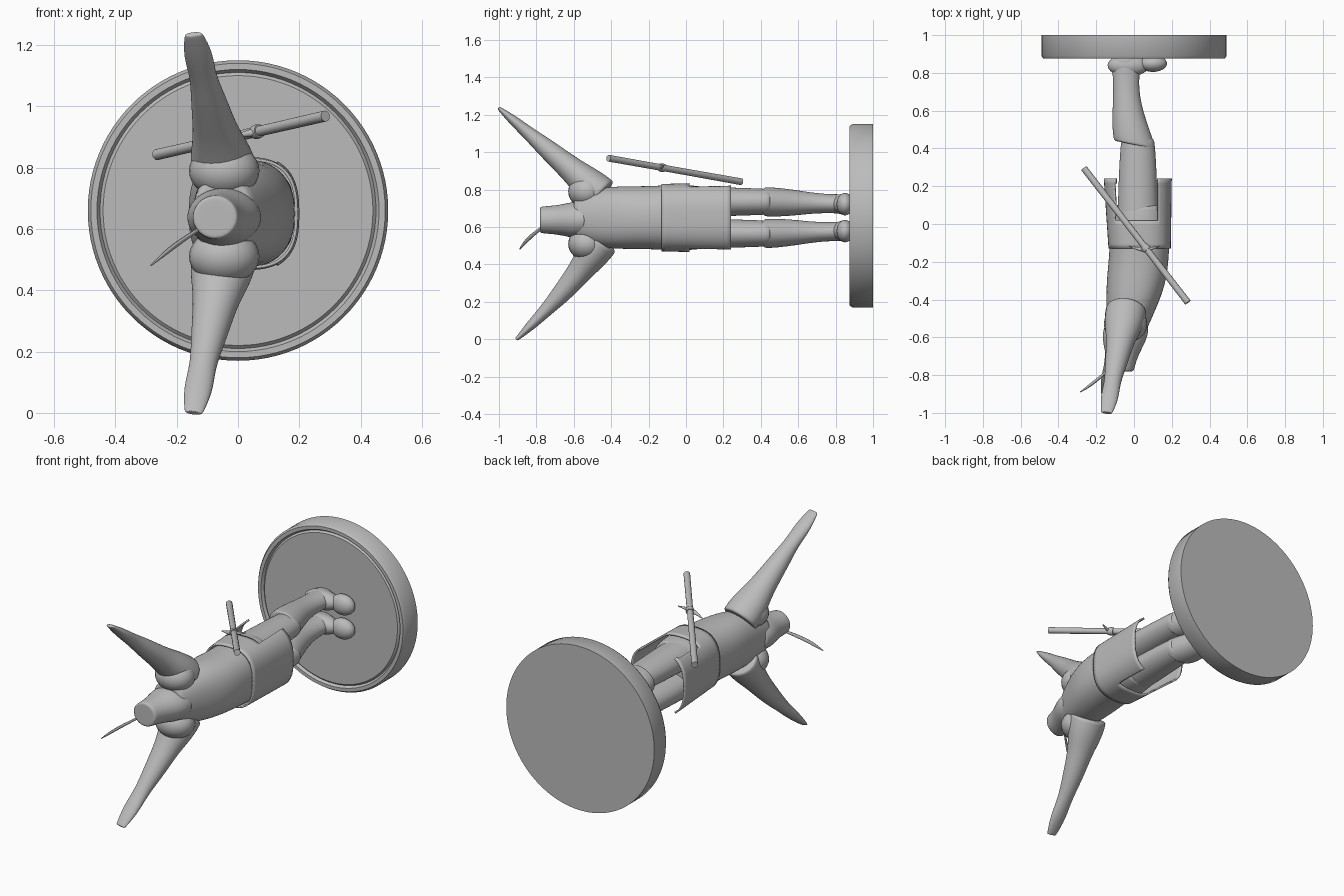
import bpy, bmesh, math
from mathutils import Vector

cube = bpy.data.objects.get("Cube")
if cube:
    bpy.data.objects.remove(cube)

shade = (.5, .5, .5, 1)
grey = bpy.data.materials.new("plain grey")
grey.use_nodes = True
grey.diffuse_color = shade
grey.node_tree.nodes["Principled BSDF"].inputs["Base Color"].default_value = shade

ALONG = Vector((0, 1, 0))
MIDDLE = .65


def finish(name, bm, subsurf=0):
    """Turn a bmesh into a smooth shaded grey object."""
    bmesh.ops.recalc_face_normals(bm, faces=bm.faces)
    mesh = bpy.data.meshes.new(name)
    bm.to_mesh(mesh)
    bm.free()
    mesh.materials.append(grey)
    obj = bpy.data.objects.new(name, mesh)
    bpy.context.collection.objects.link(obj)
    if subsurf:
        modifier = obj.modifiers.new("Smooth", 'SUBSURF')
        modifier.levels = modifier.render_levels = subsurf
    bpy.ops.object.select_all(action='DESELECT')
    obj.select_set(True)
    bpy.context.view_layer.objects.active = obj
    bpy.ops.object.shade_smooth_by_angle(angle=math.radians(40))
    return obj


def rounded(value, power):
    return math.copysign(abs(value) ** (2 / power), value)


def tube(name, start, end, widths, depths=None, axis=None, bow=(0, 0, 0), power=2,
         sides=20, subsurf=2, keep=None):
    """Skin evenly spaced oval sections from start to end; bow bends the middle."""
    start, end, bow = Vector(start), Vector(end), Vector(bow)
    axis = axis or (end - start).normalized()
    across = Vector((1, 0, 0))
    across = (across - axis * across.dot(axis)).normalized()
    up = across.cross(axis)
    last = len(widths) - 1
    sections = [(i / last, w, d) for i, (w, d) in enumerate(zip(widths, depths or widths))]
    if not keep:
        # Doubled end sections keep the caps crisp
        caps = [(t, w * .9, d * .9) for t, w, d in (sections[0], sections[-1])]
        sections = [caps[0], *sections, caps[1]]
    bm = bmesh.new()
    loops = []
    for t, w, d in sections:
        centre = start.lerp(end, t) + bow * math.sin(math.pi * t)
        angles = [math.tau * k / sides for k in range(sides)]
        loops.append([bm.verts.new(centre + across * w * rounded(math.cos(a), power)
                                   + up * d * rounded(math.sin(a), power)) for a in angles])
    for near, far in zip(loops, loops[1:]):
        for k in range(sides):
            bm.faces.new((near[k - 1], near[k], far[k], far[k - 1]))
    if keep:
        unwanted = [f for f in bm.faces if not keep(f.calc_center_median())]
        bmesh.ops.delete(bm, geom=unwanted, context='FACES')
    else:
        bm.faces.new(loops[0])
        bm.faces.new(loops[-1])
    return finish(name, bm, subsurf)


def ball(name, centre, size):
    bm = bmesh.new()
    bmesh.ops.create_uvsphere(bm, u_segments=24, v_segments=16, radius=1)
    bmesh.ops.scale(bm, vec=size, verts=bm.verts)
    bmesh.ops.translate(bm, vec=centre, verts=bm.verts)
    finish(name, bm)


# Round base: a turned profile of radius and distance, with a groove inside the rim
profile = [(0, 1), (.49, 1), (.49, .89), (.48, .875), (.46, .875), (.45, .89), (.44, .88), (0, .88)]
bm = bmesh.new()
hub = Vector((0, 0, .66))
points = [bm.verts.new(hub + Vector((radius, y, 0))) for radius, y in profile]
edges = [bm.edges.new(pair) for pair in zip(points, points[1:])]
bmesh.ops.spin(bm, geom=points + edges, cent=hub, axis=ALONG, angle=math.tau, steps=96)
bmesh.ops.remove_doubles(bm, verts=bm.verts, dist=.001)
finish("round_base", bm)

# Coat body
tube("coat_body", (-.05, -.6, MIDDLE), (.03, .1, MIDDLE),
     [.1, .13, .16, .16, .16, .14], [.12, .165, .17, .17, .18, .17],
     axis=ALONG, bow=(.03, 0, 0), power=2.3)


# Coat skirts: flaring cloth, open at both sides and split at the toe side
def is_cloth(p):
    side_gap = p.y > .02 and -.1 < p.x < .13
    slit = p.x > 0 and p.y > .1 and abs(p.z - MIDDLE) < .01
    return not (side_gap or slit)


steps = range(16)
skirts = tube("coat_skirts", (.03, -.13, MIDDLE), (.02, .24, MIDDLE),
              [.165 + i / 1000 for i in steps], [.18 + i / 1500 for i in steps],
              axis=ALONG, power=2.7, sides=90, subsurf=0, keep=is_cloth)
cloth = skirts.modifiers.new("Cloth", 'SOLIDIFY')
cloth.thickness = .01

for label, side in (("upper", 1), ("lower", -1)):
    # Legs, boots with slanted cuffs, and feet
    hip, ankle = MIDDLE + side * .085, MIDDLE + side * .072
    tube(label + "_leg", (.02, 0, hip), (.02, .45, hip), [.11, .105, .1, .09],
         [.085, .08, .075, .07], axis=ALONG)
    boot = tube(label + "_boot", (.005, .4, hip), (-.04, .88, ankle),
                [.113, .1, .083, .07, .07, .08], [.08, .078, .068, .055, .05, .055],
                axis=ALONG, bow=(-.02, 0, 0))
    for vertex in boot.data.vertices:
        if vertex.co.y < .45:
            vertex.co.y += .02 - vertex.co.x / 5
    ball(label + "_instep", (-.03, .84, ankle), (.11, .06, .055))
    ball(label + "_toes", (.1, .85, ankle), (.075, .045, .06))

    # Raised arms with flat hands and full shoulders
    high = side > 0
    hand = (-.145, -1, 1.235) if high else (-.145, -.905, 0)
    bend = 0 if high else .03
    tube(label + "_arm", (-.04, -.45, MIDDLE + side * .12), hand,
         [.11, .105, .078, .066, .055, .042, .05, .03],
         [.1, .09, .07, .06, .05, .035, .028, .01], bow=(0, bend, 0))
    ball(label + "_shoulder", (-.045, -.53, MIDDLE + side * .14), (.115, .1, .09))

# Tall tapered cap
tube("tall_cap", (-.075, -.78, .638), (-.04, -.54, .638), [.075, .08, .1, .122, .12],
     [.072, .076, .084, .1, .09], axis=ALONG)

# Thin curved plume
tube("plume", (-.11, -.75, .61), (-.285, -.89, .48), [.005, .007, .008, .007, .002],
     [.008, .01, .012, .01, .003], bow=(-.01, -.015, 0), sides=8, subsurf=1)

# Sheathed sword floating beside the coat
tip, pommel = Vector((-.265, .295, .842)), Vector((.285, -.415, .968))
tube("sheathed_sword", tip, pommel, [.018, .017, .018], sides=16, subsurf=0)
grip = tip.lerp(pommel, .58)
tube("sword_collar", grip, tip.lerp(pommel, .61), [.022, .024, .022], sides=16, subsurf=0)
reach = Vector((.08, 0, .015))
tube("crossguard", grip - reach, grip + reach, [.003, .008, .016, .008, .003],
     bow=(0, -.02, 0), sides=10, subsurf=1)
